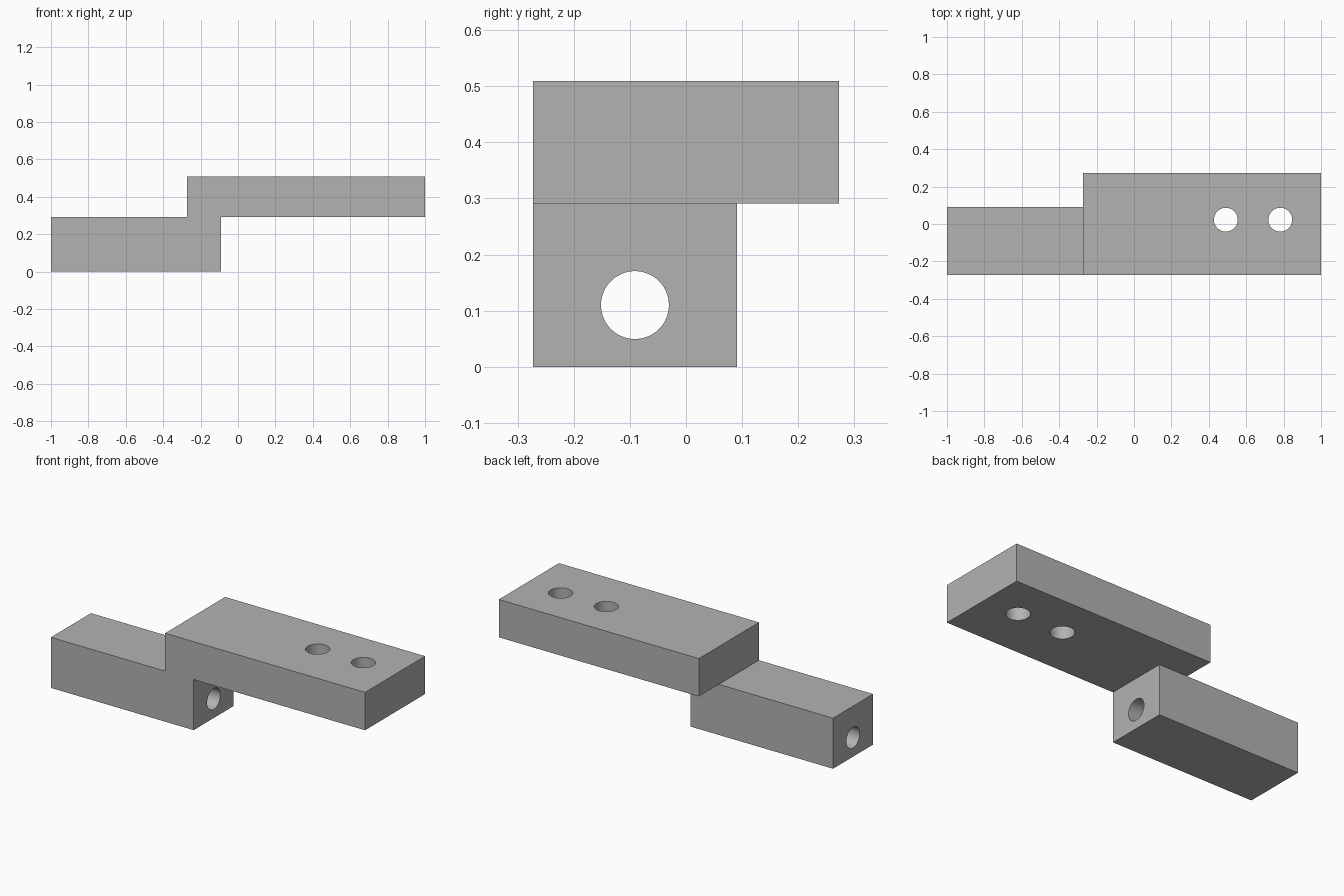
import bpy
from math import pi, radians

cube = bpy.data.objects.get("Cube")
if cube:
    bpy.data.objects.remove(cube, do_unlink=True)

# One plain grey material
grey = bpy.data.materials.new("plain_grey")
grey.use_nodes = True
colour = (0.45, 0.45, 0.45, 1)
grey.diffuse_color = colour
grey.node_tree.nodes["Principled BSDF"].inputs["Base Color"].default_value = colour


def block(name, low, high):
    centre = [(a + b) / 2 for a, b in zip(low, high)]
    bpy.ops.mesh.primitive_cube_add(size=1, location=centre)
    obj = bpy.context.object
    obj.name = name
    obj.scale = [b - a for a, b in zip(low, high)]
    bpy.ops.object.transform_apply(location=True, rotation=True, scale=True)
    obj.data.materials.append(grey)
    return obj


def drill(name, centre, radius, rotation=(0, 0, 0)):
    bpy.ops.mesh.primitive_cylinder_add(vertices=64, radius=radius, depth=3,
                                        location=centre, rotation=rotation)
    obj = bpy.context.object
    obj.name = name
    obj.data.materials.append(grey)
    return obj


def combine(target, other, operation):
    mod = target.modifiers.new(operation.lower(), "BOOLEAN")
    mod.operation = operation
    mod.solver = "EXACT"
    mod.object = other
    bpy.context.view_layer.objects.active = target
    bpy.ops.object.modifier_apply(modifier=mod.name)
    bpy.data.objects.remove(other, do_unlink=True)


# Wide upper plate joined to the narrow lower bar
bracket = block("stepped_bracket", (-0.273, -0.273, 0.291), (1, 0.273, 0.509))
lower_bar = block("lower_bar", (-1, -0.273, 0), (-0.091, 0.091, 0.291))
combine(bracket, lower_bar, "UNION")

# Two holes through the plate, one lengthwise through the bar
for x in (0.491, 0.782):
    combine(bracket, drill("plate_hole", (x, 0.023, 0), 0.0635), "DIFFERENCE")
combine(bracket, drill("bar_hole", (0, -0.091, 0.11), 0.0605, (0, pi / 2, 0)),
        "DIFFERENCE")

# Smooth hole walls with crisp edges
bpy.ops.object.select_all(action="DESELECT")
bracket.select_set(True)
bpy.context.view_layer.objects.active = bracket
bpy.ops.object.shade_smooth_by_angle(angle=radians(30))
